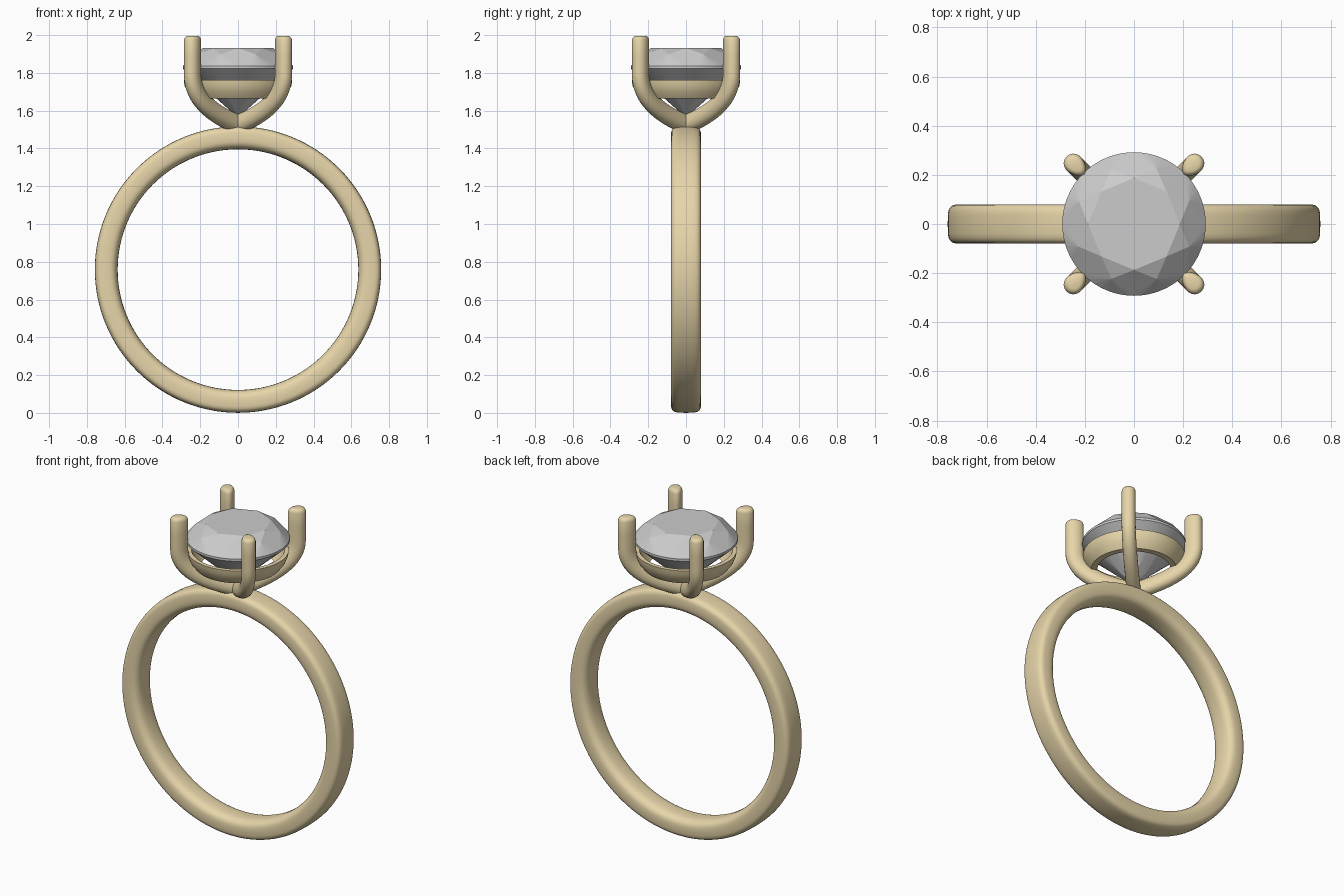
import bpy, bmesh
from math import sin, cos, pi, radians
from mathutils import Vector, Matrix

if "Cube" in bpy.data.objects:
    bpy.data.objects.remove(bpy.data.objects["Cube"])

gold = bpy.data.materials.new("gold")
gold.diffuse_color = (0.80, 0.67, 0.40, 1)
gold.use_nodes = True
gold.node_tree.nodes["Principled BSDF"].inputs["Base Color"].default_value = gold.diffuse_color


def finish(name, bm, mat=None, smooth=None):
    bmesh.ops.recalc_face_normals(bm, faces=bm.faces)
    me = bpy.data.meshes.new(name)
    bm.to_mesh(me)
    bm.free()
    ob = bpy.data.objects.new(name, me)
    bpy.context.collection.objects.link(ob)
    if mat:
        me.materials.append(mat)
    if smooth:
        bpy.ops.object.select_all(action='DESELECT')
        bpy.context.view_layer.objects.active = ob
        ob.select_set(True)
        bpy.ops.object.shade_smooth_by_angle(angle=radians(smooth))
    return ob


def bridge(bm, a, b):
    n = len(a)
    for i in range(n):
        bm.faces.new((a[i], a[(i + 1) % n], b[(i + 1) % n], b[i]))


def revolve(profile, steps):
    """Closed (radius, height) profile turned about z."""
    bm = bmesh.new()
    rings = [[bm.verts.new((r * cos(2 * pi * k / steps), r * sin(2 * pi * k / steps), h))
              for r, h in profile] for k in range(steps)]
    for k in range(steps):
        bridge(bm, rings[k], rings[(k + 1) % steps])
    return bm


def spow(v, e):
    return (1 if v >= 0 else -1) * abs(v) ** e


# Band: squarish outside, softer comfort-fit inside
section = []
for i in range(32):
    a = 2 * pi * i / 32
    e = 0.5 if cos(a) > 0 else 0.7
    section.append((0.6975 + 0.0605 * spow(cos(a), e), 0.08 * spow(sin(a), e)))
bm = revolve(section, 128)
bm.transform(Matrix.Translation((0, 0, 0.762)) @ Matrix.Rotation(pi / 2, 4, 'X'))
finish("band", bm, gold, 50)

# Gallery ring that cradles the stone
finish("gallery_ring", revolve([(0.287, 1.765), (0.283, 1.738), (0.268, 1.702), (0.242, 1.668),
                                (0.207, 1.668), (0.238, 1.71), (0.262, 1.765)], 96), gold, 35)

# Prongs: teardrop section swept along a bent path in a radial plane
P = [Vector(p) for p in ((0.337, 1.80), (0.337, 1.66), (0.18, 1.585), (0.0, 1.53))]
path = [(Vector((0.337, z)), Vector((0, -1)), s) for z, s in
        ((2.0, 0.55), (1.997, 0.75), (1.99, 0.9), (1.978, 1.0), (1.9, 1.0))]
for i in range(21):
    t = i / 20
    u = 1 - t
    p = u**3 * P[0] + 3 * u * u * t * P[1] + 3 * u * t * t * P[2] + t**3 * P[3]
    d = u * u * (P[1] - P[0]) + 2 * u * t * (P[2] - P[1]) + t * t * (P[3] - P[2])
    path.append((p, d.normalized(), 1.0))

for k, name in enumerate(("back_right", "back_left", "front_left", "front_right")):
    bm = bmesh.new()
    rings = []
    for p, d, s in path:
        out = Vector((-d.y, d.x))          # outward side of the bend
        ring = []
        for j in range(20):
            a = 2 * pi * j / 20
            c = out * (0.051 * s * cos(a))
            w = 0.039 * s * sin(a) * (1 + 0.2 * cos(a))
            ring.append(bm.verts.new((p.x + c.x, w, p.y + c.y)))
        rings.append(ring)
    for a, b in zip(rings, rings[1:]):
        bridge(bm, a, b)
    bm.faces.new(rings[0])
    bm.faces.new(rings[-1])
    bm.transform(Matrix.Rotation(pi / 4 + k * pi / 2, 4, 'Z'))
    finish(name + "_prong", bm, gold, 50)

# Round brilliant stone: hull of the facet corners
bm = bmesh.new()
for n, off, r, z in ((8, 0, 0.187, 1.935), (8, 0.5, 0.242, 1.902), (64, 0, 0.292, 1.841),
                     (64, 0, 0.292, 1.827), (8, 0.5, 0.08, 1.633), (1, 0, 0, 1.566)):
    for i in range(n):
        a = 2 * pi * (i + off) / n
        bm.verts.new((r * cos(a), r * sin(a), z))
bmesh.ops.convex_hull(bm, input=bm.verts)
finish("stone", bm)

# Settle the model exactly on the floor plane
for ob in bpy.context.collection.objects:
    ob.location.z -= 0.0035
